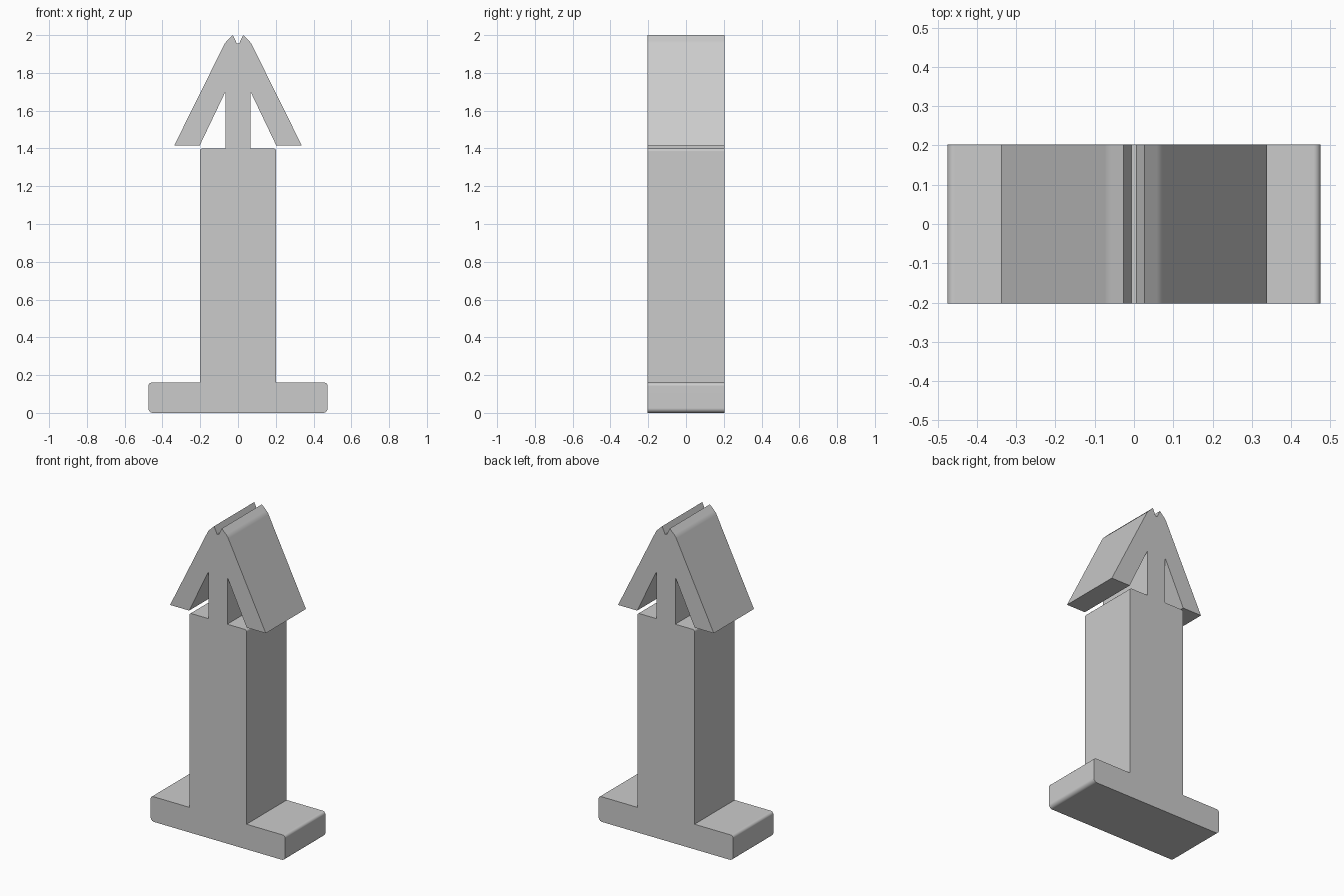
import bpy
import bmesh
import math
from mathutils import Vector

DEPTH = 0.405

cube = bpy.data.objects.get("Cube")
if cube:
    bpy.data.objects.remove(cube, do_unlink=True)

grey = bpy.data.materials.new("plain grey")
grey.use_nodes = True
grey.diffuse_color = (0.6, 0.6, 0.6, 1)
grey.node_tree.nodes["Principled BSDF"].inputs["Base Color"].default_value = grey.diffuse_color


def fillet(before, corner, after, radius, steps=5):
    """Replace a corner with an arc tangent to both of its edges."""
    a = (before - corner).normalized()
    b = (after - corner).normalized()
    half = a.angle(b) / 2
    centre = corner + (a + b).normalized() * radius / math.sin(half)
    reach = radius / math.tan(half)
    start = (corner + a * reach - centre).normalized()
    end = (corner + b * reach - centre).normalized()
    return [centre + start.slerp(end, i / steps) * radius for i in range(steps + 1)]


# Left half of the outline from the foot up: x, z, corner radius
half_outline = [
    (0.475, 0, 0.025), (0.475, 0.16, 0.018), (0.202, 0.16, 0),      # foot
    (0.202, 1.4, 0.015), (0.066, 1.4, 0),                           # post
    (0.066, 1.693, 0), (0.07, 1.693, 0),                            # stem and slot
    (0.203, 1.415, 0), (0.338, 1.415, 0),                           # barb
    (0.068, 1.96, 0.08), (0.027, 2, 0), (0.006, 1.955, 0),          # notched tip
]

corners = [Vector((x, 0, z)) for x, z, r in half_outline]
outline = []
for i, (x, z, radius) in enumerate(half_outline):
    if radius:
        before = corners[i - 1] if i else Vector((0, 0, 0))
        outline += fillet(before, corners[i], corners[i + 1], radius)
    else:
        outline.append(corners[i])
outline += [Vector((-p.x, 0, p.z)) for p in reversed(outline)]

# Extrude the whole outline from front to back
bm = bmesh.new()
front = bm.faces.new([bm.verts.new(p - Vector((0, DEPTH / 2, 0))) for p in outline])
result = bmesh.ops.extrude_face_region(bm, geom=[front], use_keep_orig=True)
back = [v for v in result["geom"] if isinstance(v, bmesh.types.BMVert)]
bmesh.ops.translate(bm, verts=back, vec=(0, DEPTH, 0))
bmesh.ops.recalc_face_normals(bm, faces=bm.faces)

mesh = bpy.data.meshes.new("barbed_push_clip")
bm.to_mesh(mesh)
bm.free()
mesh.materials.append(grey)
clip = bpy.data.objects.new("barbed_push_clip", mesh)
bpy.context.collection.objects.link(clip)

# Smooth the rounded corners and keep the flat sides flat
bpy.ops.object.select_all(action="DESELECT")
clip.select_set(True)
bpy.context.view_layer.objects.active = clip
bpy.ops.object.shade_smooth_by_angle(angle=math.radians(30))
weighted = clip.modifiers.new("flat_sides", "WEIGHTED_NORMAL")
weighted.keep_sharp = True
